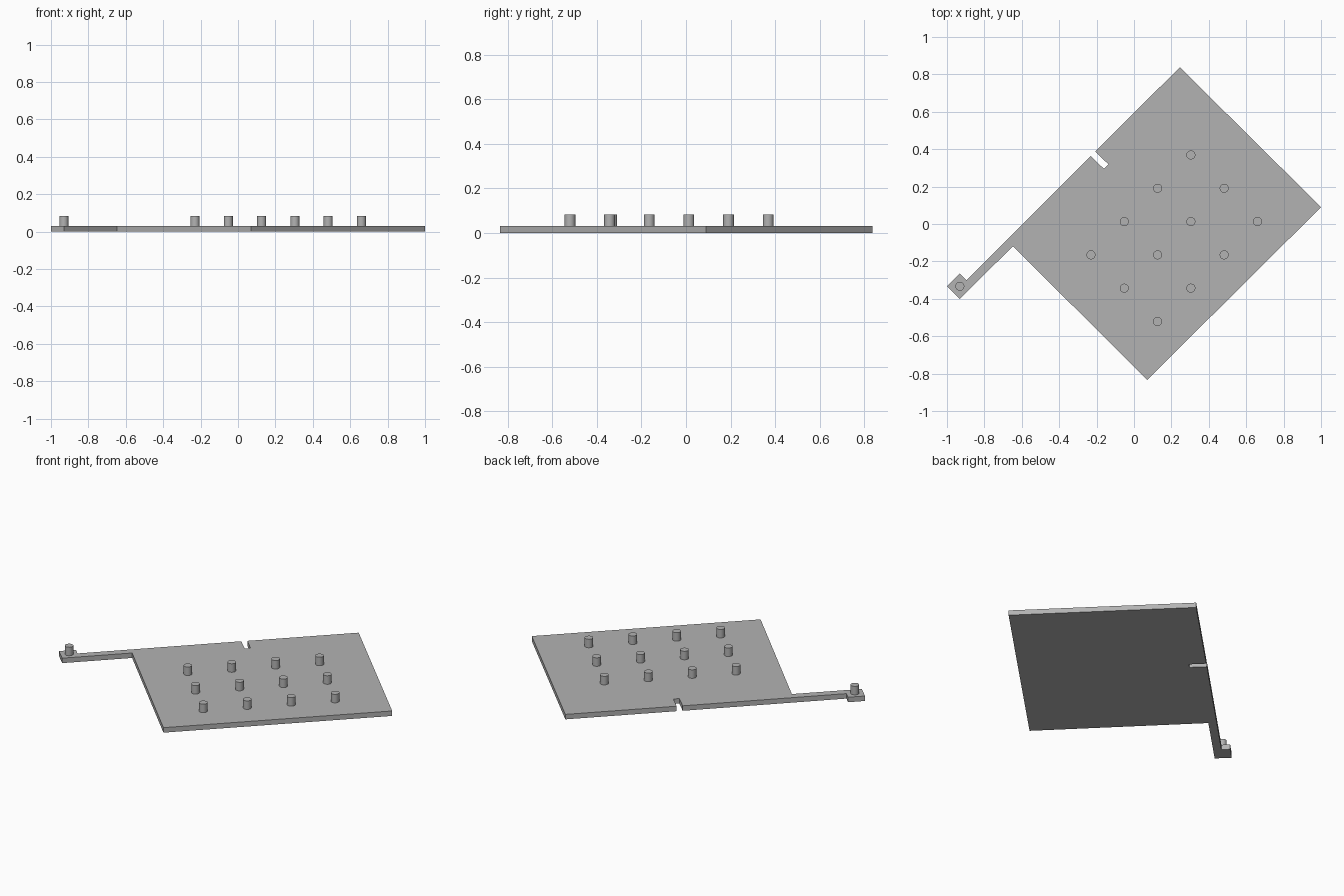
import bpy
import bmesh
from math import radians

cube = bpy.data.objects.get("Cube")
if cube:
    bpy.data.objects.remove(cube, do_unlink=True)

THICK = 0.031
PEG_TOP = 0.084
PEG_RADIUS = 0.024
STEP = 0.178

# Single grey material
grey = bpy.data.materials.new("plain_grey")
grey.use_nodes = True
colour = (0.45, 0.45, 0.45, 1)
grey.diffuse_color = colour
grey.node_tree.nodes["Principled BSDF"].inputs["Base Color"].default_value = colour


def make_plate(name, outline, height):
    """Extrude a flat outline upward from the ground."""
    bm = bmesh.new()
    face = bm.faces.new([bm.verts.new((x, y, 0)) for x, y in outline])
    top = bmesh.ops.extrude_face_region(bm, geom=[face])["geom"]
    verts = [v for v in top if isinstance(v, bmesh.types.BMVert)]
    bmesh.ops.translate(bm, verts=verts, vec=(0, 0, height))
    bmesh.ops.recalc_face_normals(bm, faces=bm.faces)
    mesh = bpy.data.meshes.new(name)
    bm.to_mesh(mesh)
    bm.free()
    mesh.materials.append(grey)
    obj = bpy.data.objects.new(name, mesh)
    bpy.context.collection.objects.link(obj)


def make_peg(name, x, y):
    """Round upright peg standing on the plate."""
    bpy.ops.mesh.primitive_cylinder_add(
        vertices=32, radius=PEG_RADIUS, depth=PEG_TOP - THICK,
        location=(x, y, (PEG_TOP + THICK) / 2))
    obj = bpy.context.object
    obj.name = name
    obj.data.materials.append(grey)
    bpy.ops.object.shade_smooth_by_angle(angle=radians(30))


# Board with a notch in its back left edge and a thin arm ending in a square tab
make_plate("notched_board_with_arm", [
    (0.245, 0.838), (-0.207, 0.388),                      # back edge
    (-0.137, 0.319), (-0.161, 0.295), (-0.232, 0.364),    # notch
    (-0.896, -0.3), (-0.931, -0.265),                     # arm and tab
    (-1, -0.334), (-0.931, -0.401),
    (-0.647, -0.118), (0.07, -0.834), (1, 0.09),          # front corners
], THICK)

# Diagonal grid of pegs
for row in range(3):
    for col in range(4):
        make_peg(f"peg_{row + 1}_{col + 1}",
                 0.126 + (col - row) * STEP, -0.521 + (col + row) * STEP)

# Peg on the arm's tab
make_peg("arm_peg", -0.931, -0.333)
